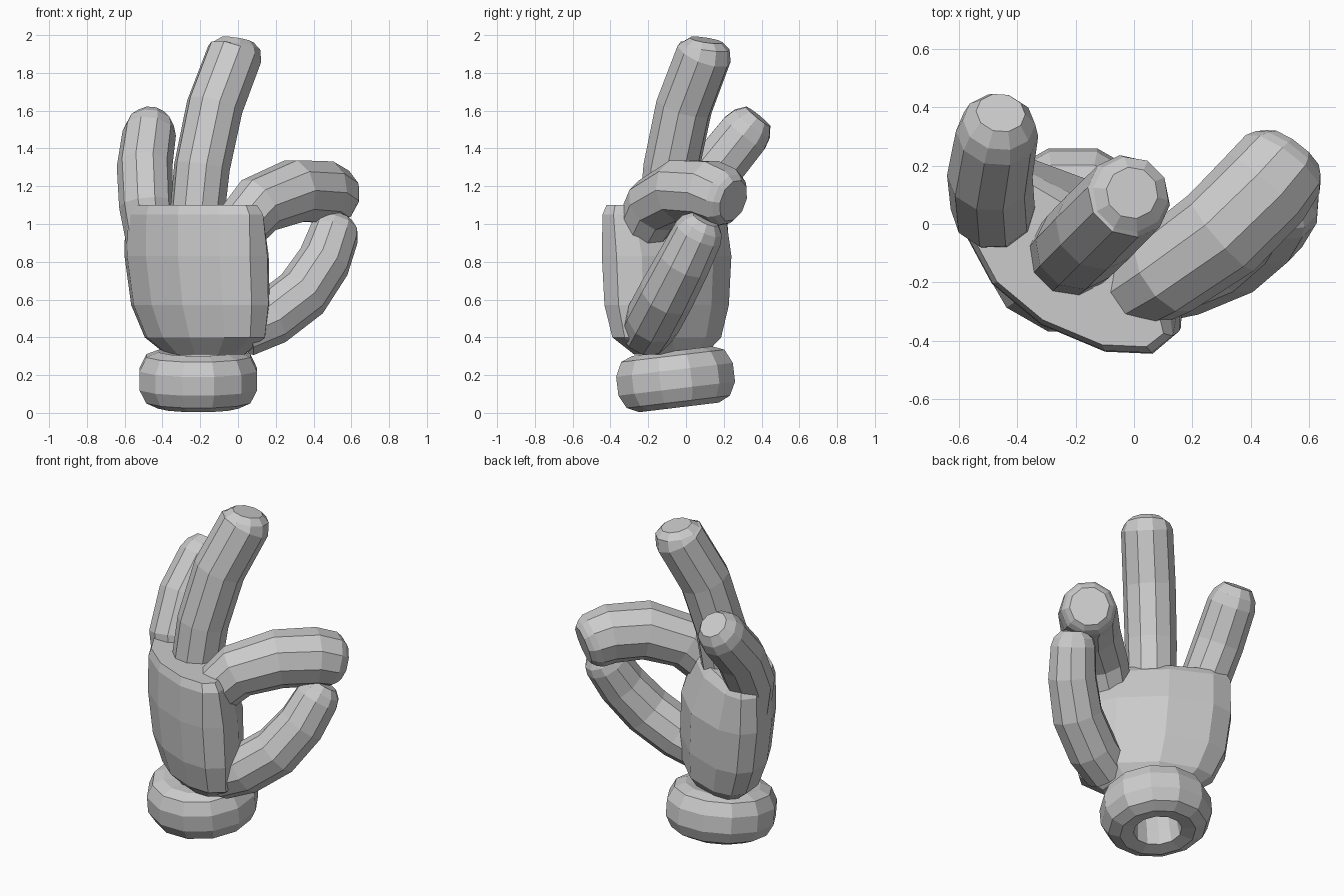
import bpy, bmesh
from math import sin, cos, tau
from mathutils import Vector, Matrix

if "Cube" in bpy.data.objects:
    bpy.data.objects.remove(bpy.data.objects["Cube"])


def loft(name, rings, closed=False):
    """Skin consecutive rings of points; cap the ends unless closed."""
    bm = bmesh.new()
    rows = [[bm.verts.new(p) for p in ring] for ring in rings]
    n = len(rows[0])
    pairs = list(zip(rows, rows[1:]))
    if closed:
        pairs.append((rows[-1], rows[0]))
    else:
        bm.faces.new(rows[0])
        bm.faces.new(rows[-1])
    for a, b in pairs:
        for i in range(n):
            j = (i + 1) % n
            bm.faces.new((a[i], a[j], b[j], b[i]))
    bmesh.ops.recalc_face_normals(bm, faces=bm.faces)
    mesh = bpy.data.meshes.new(name)
    bm.to_mesh(mesh)
    bm.free()
    obj = bpy.data.objects.new(name, mesh)
    bpy.context.collection.objects.link(obj)
    return obj


def finger(name, path, radii, tip, ref, cap_dir=None, sides=10):
    """Bent tube along a path with a bevelled tip (length, radius)."""
    pts = [Vector(p) for p in path]
    last = Vector(cap_dir).normalized() if cap_dir else (pts[-1] - pts[-2]).normalized()
    rings = []

    def ring(c, t, r):
        a = t.cross(Vector(ref)).normalized()
        b = t.cross(a)
        rings.append([c + r * (cos(tau * (i + .5) / sides) * a + sin(tau * (i + .5) / sides) * b)
                      for i in range(sides)])

    for i, (p, r) in enumerate(zip(pts, radii)):
        t = (pts[min(i + 1, len(pts) - 1)] - pts[max(i - 1, 0)]).normalized()
        ring(p, t, r)
    ring(pts[-1] + last * tip[0] * .55, last, radii[-1] * .88)
    ring(pts[-1] + last * tip[0], last, tip[1])
    return loft(name, rings)


# Hand axes: U runs from little finger to index side, V is the way the palm faces
U = Vector((.707, -.707, 0))
V = Vector((.707, .707, 0))


def hand(u, v, z):
    return U * u + V * v + Vector((0, 0, z))


# Wrist cuff: thick rounded ring, tilted slightly
profile = [(.13, -.05), (.14, -.135), (.22, -.15), (.285, -.12), (.322, -.05),
           (.322, .05), (.285, .125), (.22, .15), (.14, .14), (.13, .05)]
cuff = loft("wrist_cuff", [[(r * cos(tau * (k + .5) / 12), r * sin(tau * (k + .5) / 12), z)
                            for r, z in profile] for k in range(12)], closed=True)
cuff.matrix_world = Matrix.Translation((-.21, -.055, .178)) @ Matrix.Rotation(.12, 4, 'X')

# Palm: one cross-section lofted through several heights
section = [(.37, -.15), (.36, -.27), (.24, -.38), (.02, -.47), (-.2, -.49), (-.4, -.43),
           (-.53, -.32), (-.54, -.22), (-.45, -.11), (-.2, .005), (.1, .01), (.28, -.05)]
cu, cv = -.1, -.24
# height, scale, inner-side depth factor, shift along U, shift along V
levels = [(.31, .55, 1, .03, .05), (.4, .84, 1, .035, .035), (.57, .96, 1, .015, .015),
          (.83, 1, 1, 0, 0), (1.05, .99, .7, 0, 0), (1.1, .93, .55, 0, 0)]
loft("palm", [[hand(cu + du + (u - cu) * s,
                    cv + dv + (v - cv) * s * (f if v > cv else 1), z) for u, v in section]
              for z, s, f, du, dv in levels])

# Middle finger: bends toward the palm side only
finger("middle_finger",
       [hand(-.08, v, z) for v, z in ((-.24, .95), (-.19, 1.3), (-.095, 1.62), (.055, 1.9))],
       (.145, .15, .152, .15), (.075, .09), U, V * .22 + Vector((0, 0, 1)))

# Little finger
finger("little_finger",
       [(-.45, .03, .85), (-.485, .055, 1.1), (-.495, .165, 1.3), (-.47, .31, 1.48)],
       (.13, .145, .147, .142), (.115, .085), (1, 0, 0))

# Index finger: reaches forward and curls down to the thumb
finger("index_finger",
       [(-.02, -.245, .95), (.11, -.165, 1.1), (.3, -.03, 1.175), (.45, .125, 1.17), (.51, .205, 1.14)],
       (.14, .16, .172, .172, .162), (.06, .115), (.55, -.8, 0))

# Thumb: curls up to meet the index finger
finger("thumb",
       [(.02, -.21, .43), (.17, -.17, .5), (.34, -.1, .63), (.455, -.01, .8), (.51, .065, .95)],
       (.14, .15, .15, .143, .133), (.09, .075), (.4, -.9, 0))
